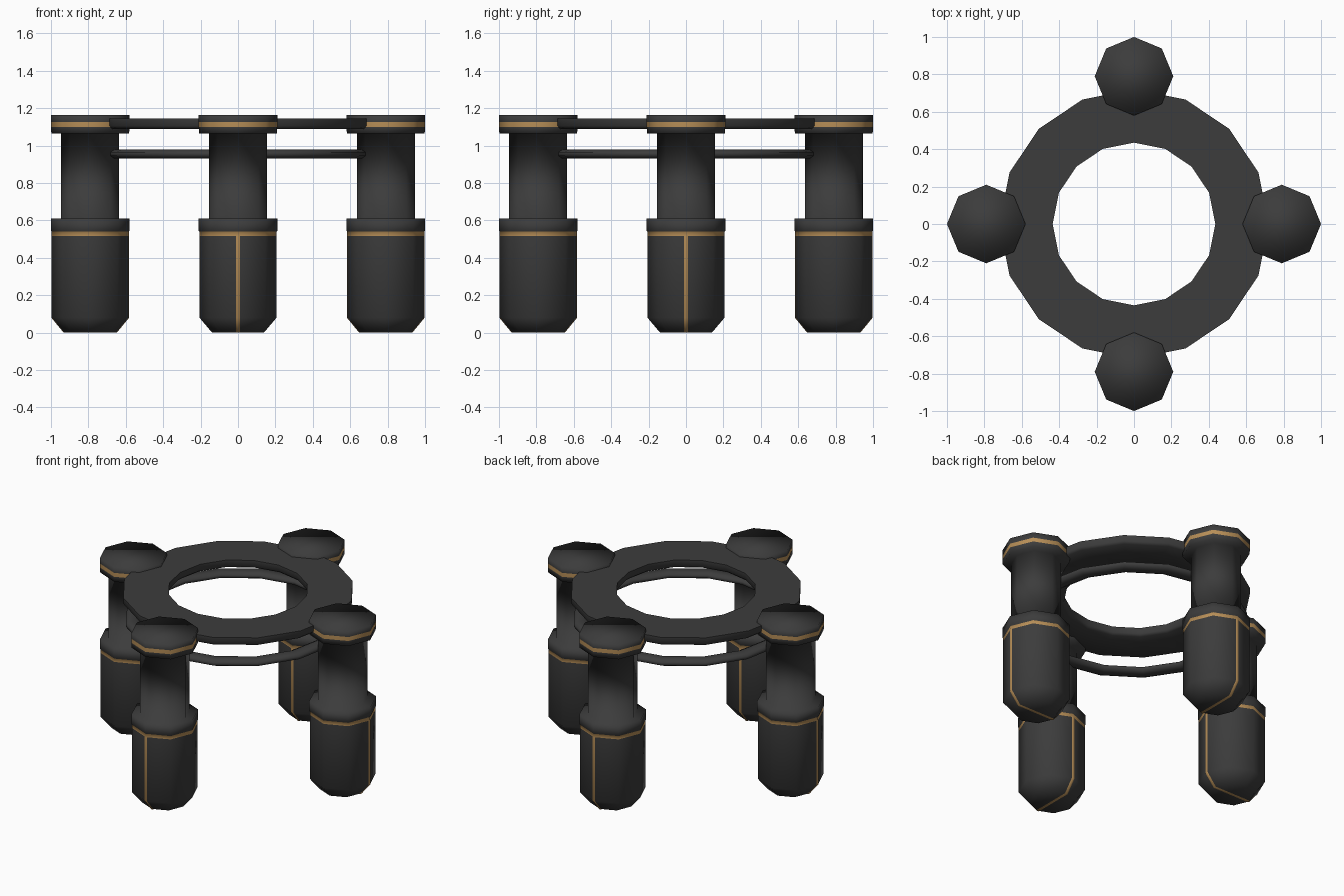
import bpy, bmesh, math
from mathutils import Vector

if "Cube" in bpy.data.objects:
    bpy.data.objects.remove(bpy.data.objects["Cube"])


def make_material(name, rgb):
    m = bpy.data.materials.new(name)
    m.diffuse_color = (*rgb, 1)
    m.use_nodes = True
    m.node_tree.nodes["Principled BSDF"].inputs["Base Color"].default_value = m.diffuse_color
    return m


DARK = make_material("dark grey", (0.045, 0.045, 0.045))
GOLD = make_material("gold", (0.47, 0.27, 0.095))


def finish(bm, name, mats):
    bmesh.ops.recalc_face_normals(bm, faces=bm.faces)
    for f in bm.faces:
        f.smooth = True
    me = bpy.data.meshes.new(name)
    bm.to_mesh(me)
    bm.free()
    for m in mats:
        me.materials.append(m)
    ob = bpy.data.objects.new(name, me)
    bpy.context.collection.objects.link(ob)
    return ob


def lathe(profile, sides, closed=False):
    """Spin (radius, z) points around z; closed profiles make rings, open ones get end caps."""
    bm = bmesh.new()
    rows = []
    for r, z in profile:
        rows.append([bm.verts.new((r * math.cos(2 * math.pi * i / sides),
                                   r * math.sin(2 * math.pi * i / sides), z))
                     for i in range(sides)])
    pairs = list(zip(rows, rows[1:]))
    if closed:
        pairs.append((rows[-1], rows[0]))
    else:
        bm.faces.new(rows[0])
        bm.faces.new(rows[-1])
    for a, b in pairs:
        for i in range(sides):
            j = (i + 1) % sides
            bm.faces.new((a[i], a[j], b[j], b[i]))
    return bm


# Pillar: chamfered foot, collar, shaft, cap
PILLAR = [(0.14, 0.002), (0.206, 0.08), (0.206, 0.517), (0.206, 0.54), (0.21, 0.545),
          (0.21, 0.61), (0.155, 0.61), (0.155, 1.065), (0.208, 1.065),
          (0.21, 1.10), (0.21, 1.127), (0.21, 1.165)]
BANDS = [(0.517, 0.54), (1.10, 1.127)]

# Gold line running down the outside, under the foot and up the inside
HALF = [(0.208, 0.52), (0.208, 0.08), (0.142, 0.0)]
STRIPE = HALF + [(-r, z) for r, z in reversed(HALF)]
W = 0.01
FALL = W * math.tan(math.radians(22.5))

for k, side in enumerate(("right", "back", "left", "front")):
    angle = k * math.pi / 2
    spot = Vector((0.79 * math.cos(angle), 0.79 * math.sin(angle), 0))

    bm = lathe(PILLAR, 8)
    for f in bm.faces:
        z = f.calc_center_median().z
        if abs(f.normal.z) < 0.5 and any(a < z < b for a, b in BANDS):
            f.material_index = 1
    pillar = finish(bm, side + "_pillar", (DARK, GOLD))

    bm = bmesh.new()
    rows = []
    for r, z in STRIPE:
        inset = math.copysign(FALL, r)
        rows.append([bm.verts.new((r - (inset if t else 0), t, z)) for t in (-W, 0, W)])
    for a, b in zip(rows, rows[1:]):
        for i in range(2):
            bm.faces.new((a[i], a[i + 1], b[i + 1], b[i]))
    stripe = finish(bm, side + "_pillar_stripe", (GOLD,))

    for ob in (pillar, stripe):
        ob.location = spot
        ob.rotation_euler.z = angle

# Wide flat ring at the top
TOP_RING = [(0.435, 1.145), (0.72, 1.145), (0.72, 1.105), (0.705, 1.09),
            (0.45, 1.09), (0.435, 1.105)]
# Slim ring below it
LOW_RING = [(0.655 + 0.052 * math.cos(i * math.pi / 4 + math.pi / 8),
             0.955 + 0.026 * math.sin(i * math.pi / 4 + math.pi / 8)) for i in range(8)]

upper = finish(lathe(TOP_RING, 16, True), "upper_ring", (DARK,))
finish(lathe(LOW_RING, 16, True), "lower_ring", (DARK,))

# Keep the flat top of the wide ring crisp
bpy.ops.object.select_all(action='DESELECT')
upper.select_set(True)
bpy.context.view_layer.objects.active = upper
bpy.ops.object.shade_smooth_by_angle(angle=math.radians(50))
